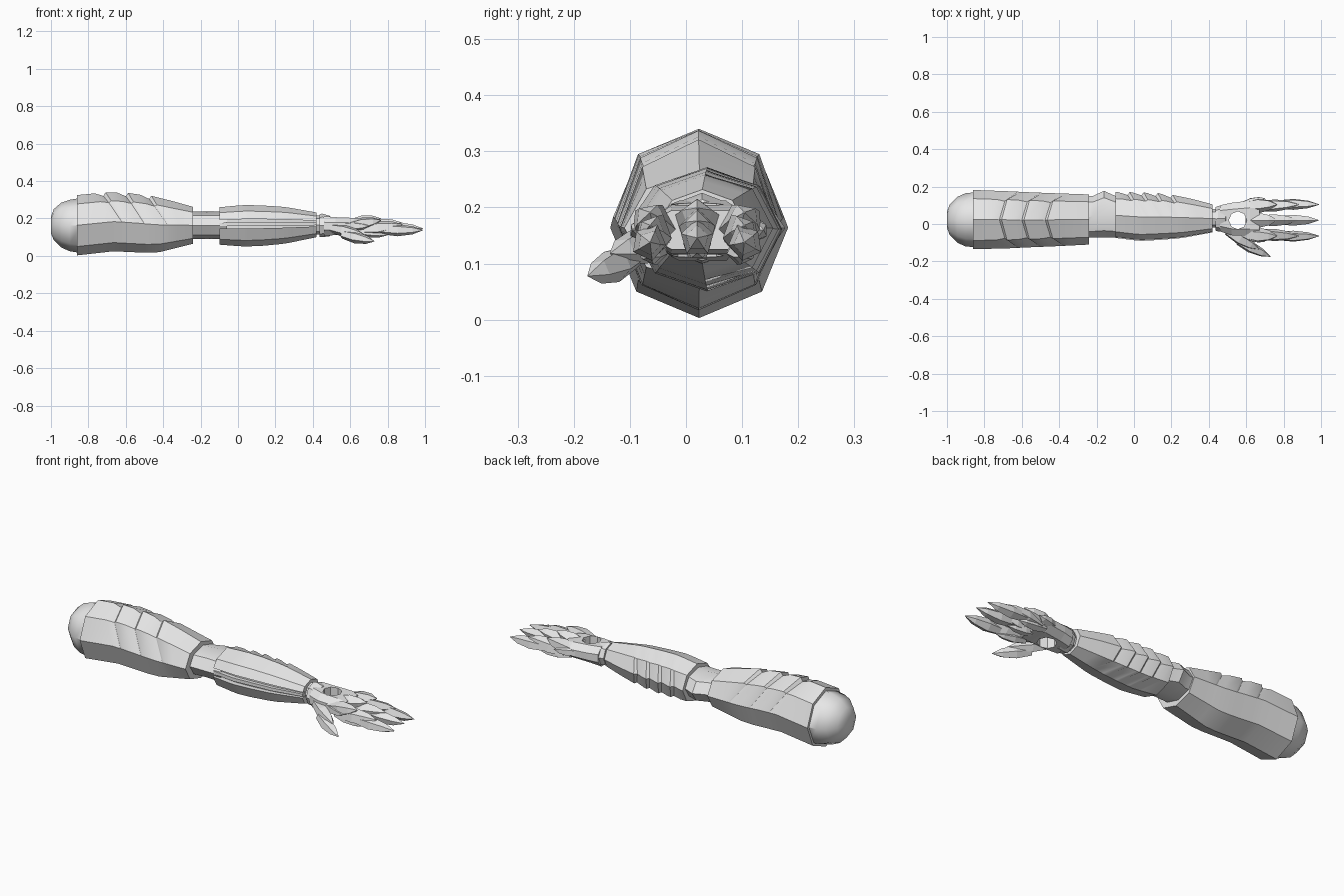
import bpy, bmesh, math
from mathutils import Vector, Matrix

if "Cube" in bpy.data.objects:
    bpy.data.objects.remove(bpy.data.objects["Cube"])

grey = bpy.data.materials.new("light_grey")
grey.diffuse_color = (0.8, 0.8, 0.8, 1)
grey.use_nodes = True
grey.node_tree.nodes["Principled BSDF"].inputs["Base Color"].default_value = grey.diffuse_color
OCT = [(math.sin(k * math.pi / 4), math.cos(k * math.pi / 4)) for k in range(8)]


def skin(name, rings, angle=30):
    """Loft closed rings of points into one capped object."""
    bm = bmesh.new()
    vs = [[bm.verts.new(p) for p in r] for r in rings]
    n = len(vs[0])
    for a, b in zip(vs, vs[1:]):
        for i in range(n):
            j = (i + 1) % n
            bm.faces.new((a[i], a[j], b[j], b[i]))
    bm.faces.new(vs[0])
    bm.faces.new(vs[-1][::-1])
    bmesh.ops.recalc_face_normals(bm, faces=bm.faces)
    me = bpy.data.meshes.new(name)
    bm.to_mesh(me)
    bm.free()
    ob = bpy.data.objects.new(name, me)
    bpy.context.collection.objects.link(ob)
    me.materials.append(grey)
    bpy.ops.object.select_all(action='DESELECT')
    ob.select_set(True)
    bpy.context.view_layer.objects.active = ob
    if angle:
        bpy.ops.object.shade_smooth_by_angle(angle=math.radians(angle))
    return ob


def lookup(table, x):
    """Interpolate (x, y_min, y_max, z_min, z_max) limits."""
    x = max(table[0][0], min(table[-1][0], x))
    for a, b in zip(table, table[1:]):
        if x <= b[0]:
            t = (x - a[0]) / (b[0] - a[0])
            return [p + (q - p) * t for p, q in zip(a[1:], b[1:])]


def limb(name, table, cuts=None, axis=(0, 1), section=OCT, angle=30):
    """Loft along x; cuts are (x, depth, slant) rings notched toward axis."""
    cuts = cuts or [(r[0], 0, 0) for r in table]
    rings = []
    for x0, depth, slant in cuts:
        ring = []
        for u, v in section:
            w = max(0, u * axis[0] + v * axis[1])
            x = x0 + slant * (1 - w)
            y0, y1, z0, z1 = lookup(table, x)
            k = 1 - depth * w
            ring.append((x, (y0 + y1) / 2 + u * k * (y1 - y0) / 2,
                         (z0 + z1) / 2 + v * k * (z1 - z0) / 2))
        rings.append(ring)
    return skin(name, rings, angle)


def scales(start, end, notches, slant, depth):
    """Overlapping scale rings: slow fall, then a sharp rise."""
    out = [(start, 0, 0)]
    for x in notches:
        out += [(x - 0.045, depth * 0.15, slant), (x, depth, slant), (x + 0.012, 0, slant)]
    return out + end


# Shoulder dome
limb("shoulder_dome", [(-1, -0.02, 0.065, 0.12, 0.21), (-0.985, -0.06, 0.105, 0.085, 0.25),
                       (-0.945, -0.1, 0.145, 0.045, 0.285), (-0.9, -0.12, 0.165, 0.025, 0.30),
                       (-0.84, -0.125, 0.17, 0.015, 0.31)], angle=45)

# Upper arm sleeve with scales on top
limb("upper_arm", [(-0.86, -0.135, 0.182, 0.003, 0.325), (-0.77, -0.133, 0.18, 0.01, 0.337),
                   (-0.67, -0.13, 0.175, 0.025, 0.342), (-0.57, -0.125, 0.17, 0.02, 0.336),
                   (-0.44, -0.12, 0.165, 0.015, 0.318), (-0.24, -0.11, 0.158, 0.065, 0.262)],
     scales(-0.86, [(-0.36, 0, 0.04), (-0.24, 0, 0)], (-0.72, -0.6, -0.475), 0.1, 0.12))

# Elbow with a rear bump
limb("elbow", [(-0.27, -0.072, 0.148, 0.09, 0.237), (-0.22, -0.072, 0.15, 0.09, 0.237),
               (-0.16, -0.072, 0.177, 0.09, 0.237), (-0.1, -0.072, 0.15, 0.09, 0.237),
               (-0.06, -0.072, 0.14, 0.09, 0.237)])

# Forearm: slotted along the front, scales along the back
slotted = OCT[:6] + [(-0.97, -0.13), (-0.76, -0.13), (-0.76, 0.32), (-0.93, 0.32)] + OCT[7:]
limb("forearm", [(-0.1, -0.078, 0.172, 0.06, 0.26), (0.03, -0.095, 0.17, 0.05, 0.272),
                 (0.12, -0.09, 0.166, 0.053, 0.27), (0.25, -0.08, 0.15, 0.065, 0.262),
                 (0.42, -0.047, 0.105, 0.1, 0.232)],
     scales(-0.1, [(0.31, 0, 0.03), (0.42, 0, 0)], (-0.035, 0.04, 0.115, 0.195), 0.075, 0.13),
     (1, 0), slotted)

# Rail inside the forearm slot
limb("forearm_rail", [(-0.1, -0.07, -0.03, 0.16, 0.177), (0.03, -0.084, -0.04, 0.16, 0.178),
                      (0.25, -0.07, -0.03, 0.161, 0.178), (0.42, -0.042, -0.01, 0.164, 0.178)],
     section=[(-1, -1), (1, -1), (1, 1), (-1, 1)])

# Wrist joint and cuff
limb("wrist", [(0.4, -0.02, 0.08, 0.115, 0.215), (0.46, -0.02, 0.08, 0.115, 0.215)])
limb("wrist_cuff", [(0.435, -0.035, 0.09, 0.1, 0.222), (0.45, -0.04, 0.097, 0.1, 0.226),
                    (0.49, -0.042, 0.1, 0.105, 0.214), (0.5, -0.03, 0.09, 0.12, 0.2)])

# Palm with an eight-sided through hole
palm = limb("palm", [(0.46, -0.04, 0.1, 0.105, 0.212), (0.52, -0.06, 0.113, 0.112, 0.207),
                     (0.62, -0.065, 0.125, 0.118, 0.203), (0.67, -0.062, 0.122, 0.125, 0.195)],
            section=[(-0.6, 1), (0.6, 1), (1, 0.4), (1, -0.4), (0.6, -1), (-0.6, -1),
                     (-1, -0.4), (-1, 0.4)], angle=0)
hole = skin("hole_cutter", [[(0.555 + 0.048 * u, 0.02 + 0.048 * v, z) for u, v in OCT]
                            for z in (0, 0.4)], 0)
hole.hide_render = True
mod = palm.modifiers.new("hole", 'BOOLEAN')
mod.operation, mod.object, mod.solver = 'DIFFERENCE', hole, 'EXACT'
bpy.context.view_layer.objects.active = palm
bpy.ops.object.modifier_apply(modifier="hole")
bpy.data.objects.remove(hole)


def claw(name, base, tip, width, height, roll=0, full=0.4, lift=0.0):
    """Faceted spike: ridge on top, flat belly, pointed end."""
    base, tip = Vector(base), Vector(tip)
    d = (tip - base).normalized()
    turn = Matrix.Rotation(math.radians(roll), 3, d)
    side = turn @ d.cross(Vector((0, 0, 1))).normalized()
    up = side.cross(d)
    rings = []
    for t, k in ((0, 0.72), (full, 1), (0.75, 0.68), (1, 0.03)):
        c = base.lerp(tip, t) + up * lift * (1 - t)
        rings.append([c + side * u * k * width / 2 + up * v * k * height / 2
                      for u, v in ((0, 1), (1, 0.15), (0.65, -1), (-0.65, -1), (-1, 0.15))])
    return skin(name, rings, 0)


# Three fingers, each of three overlapping claws
for label, y, spread, roll in (("inner", -0.052, -0.012, -25), ("middle", 0.02, 0, 0),
                               ("outer", 0.092, 0.012, 25)):
    z = 0.004 if label == "middle" else -0.004
    yy = y + spread
    claw(label + "_knuckle", (0.6, y, 0.165 + z), (0.765, yy, 0.195 + z), 0.08, 0.07, roll)
    claw(label + "_finger_middle", (0.66, y, 0.148 + z), (0.88, yy, 0.172 + z), 0.064, 0.075, roll)
    claw(label + "_finger_tip", (0.76, yy, 0.147 + z), (0.99, yy, 0.142 + z), 0.058, 0.062, roll)
    # Short plate under each finger
    claw(label + "_finger_pad", (0.63, y, 0.138 + z), (0.8, yy, 0.115 + z), 0.05, 0.045, roll)

# Side spikes on the palm edge
claw("outer_palm_spike", (0.58, 0.1, 0.165), (0.7, 0.138, 0.16), 0.05, 0.05, 20)
claw("inner_palm_spike", (0.58, -0.05, 0.165), (0.7, -0.095, 0.16), 0.05, 0.05, -20)

# Thumb of two claws
claw("thumb_base", (0.5, -0.035, 0.15), (0.67, -0.135, 0.118), 0.07, 0.06, -30)
claw("thumb_tip", (0.56, -0.09, 0.118), (0.73, -0.175, 0.078), 0.06, 0.06, -30)
